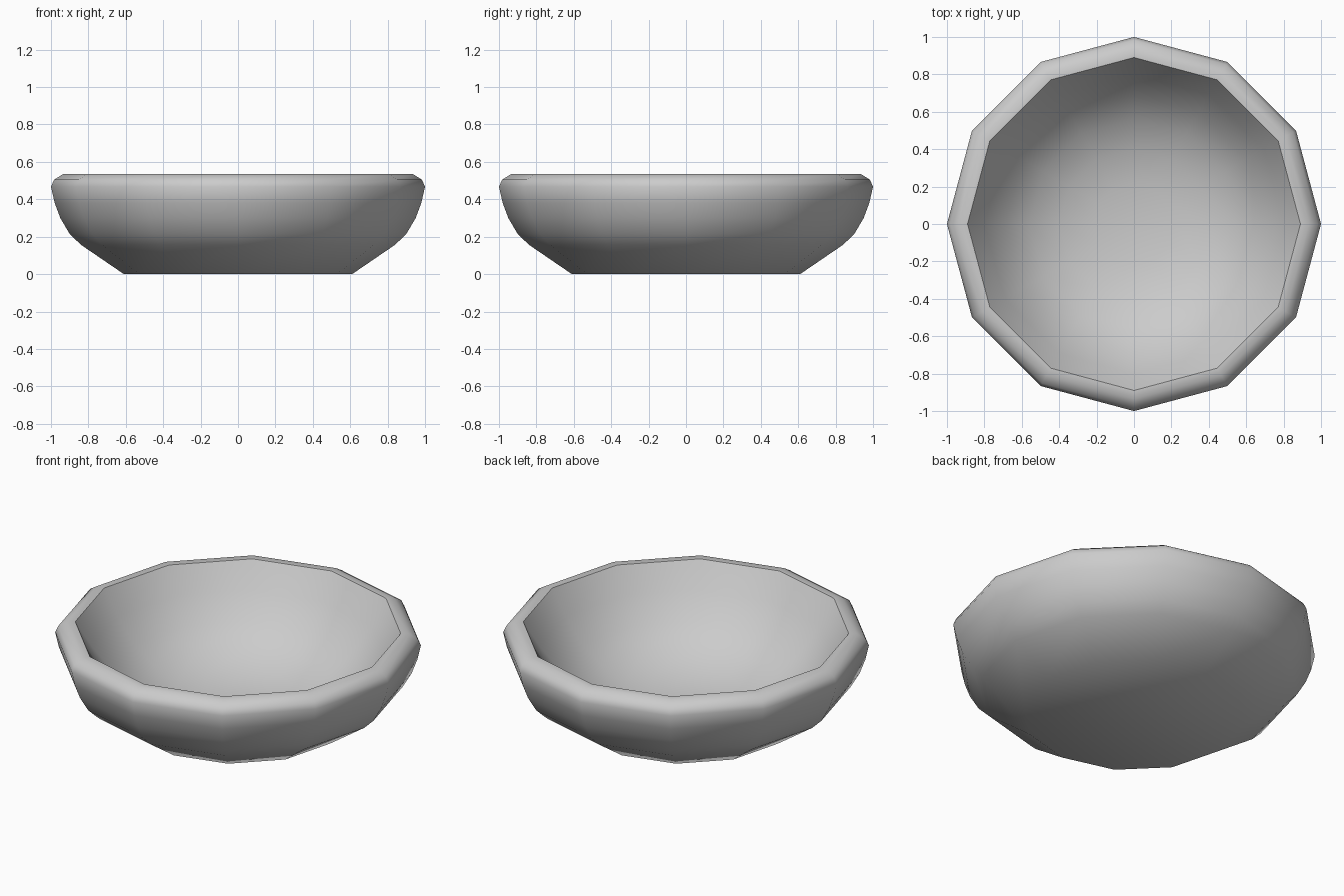
import bpy, bmesh, math

if "Cube" in bpy.data.objects:
    bpy.data.objects.remove(bpy.data.objects["Cube"])

SIDES = 12

# Bowl profile (radius, height): underside, outer wall, rolled rim, inner hollow
profile = [
    (0.61, 0.00), (0.84, 0.157), (0.90, 0.215), (0.95, 0.30), (0.98, 0.38),
    (1.00, 0.468), (0.983, 0.505), (0.935, 0.535), (0.89, 0.535),
    (0.80, 0.39), (0.69, 0.25), (0.56, 0.15), (0.40, 0.08), (0.22, 0.045),
]

bm = bmesh.new()
rings = [[bm.verts.new((r * math.cos(2 * math.pi * i / SIDES),
                        r * math.sin(2 * math.pi * i / SIDES), z))
          for i in range(SIDES)] for r, z in profile]

# Walls between neighbouring rings
for low, high in zip(rings, rings[1:]):
    for i in range(SIDES):
        j = (i + 1) % SIDES
        bm.faces.new((low[i], low[j], high[j], high[i]))

# Underside and inner floor
bm.faces.new(rings[0][::-1])
centre = bm.verts.new((0, 0, 0.035))
for i in range(SIDES):
    bm.faces.new((rings[-1][i], rings[-1][(i + 1) % SIDES], centre))
bmesh.ops.recalc_face_normals(bm, faces=bm.faces)

mesh = bpy.data.meshes.new("bowl")
bm.to_mesh(mesh)
bm.free()
bowl = bpy.data.objects.new("bowl", mesh)
bpy.context.collection.objects.link(bowl)

# Smooth shading with a crisp inner rim edge
bpy.context.view_layer.objects.active = bowl
bowl.select_set(True)
bpy.ops.object.shade_smooth_by_angle(angle=math.radians(50))
